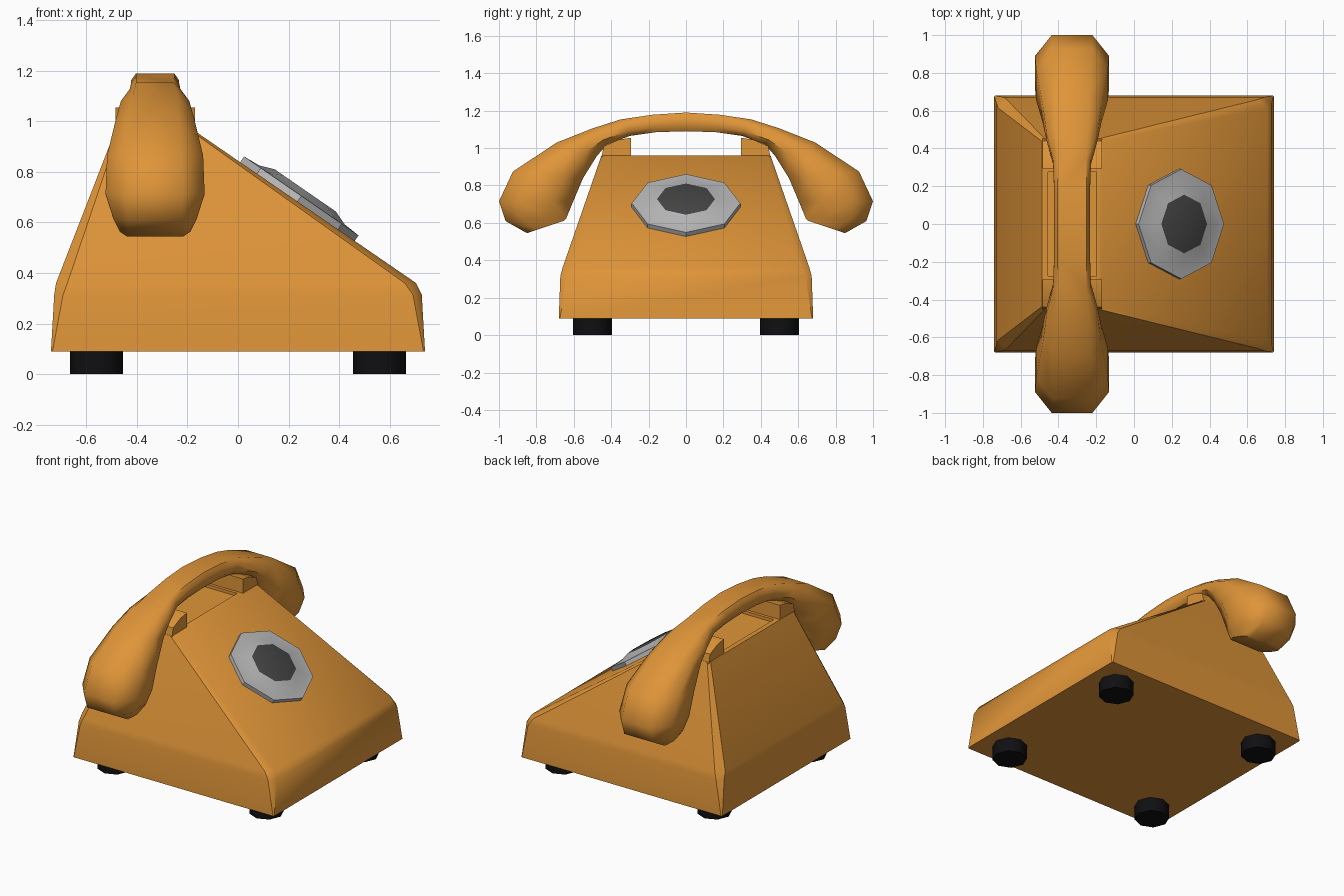
import bpy, bmesh, math
from mathutils import Matrix, Vector

if "Cube" in bpy.data.objects:
    bpy.data.objects.remove(bpy.data.objects["Cube"])


def material(name, rgb):
    m = bpy.data.materials.new(name)
    m.diffuse_color = (*rgb, 1)
    m.use_nodes = True
    m.node_tree.nodes["Principled BSDF"].inputs["Base Color"].default_value = m.diffuse_color
    return m


ORANGE = material("orange", (0.74, 0.30, 0.04))
BLACK = material("black", (0.005, 0.005, 0.006))
SILVER = material("silver", (0.48, 0.48, 0.48))
DARK = material("dark_grey", (0.06, 0.06, 0.06))


def finish(name, bm, mats, angle=40):
    bmesh.ops.recalc_face_normals(bm, faces=bm.faces)
    me = bpy.data.meshes.new(name)
    bm.to_mesh(me)
    bm.free()
    ob = bpy.data.objects.new(name, me)
    bpy.context.collection.objects.link(ob)
    for m in mats:
        me.materials.append(m)
    bpy.ops.object.select_all(action='DESELECT')
    ob.select_set(True)
    bpy.context.view_layer.objects.active = ob
    bpy.ops.object.shade_smooth_by_angle(angle=math.radians(angle))
    return ob


def loft(bm, rings, cap_start=True, cap_end=True):
    """Skin a list of closed rings; returns the end cap."""
    vs = [[bm.verts.new(p) for p in r] for r in rings]
    n = len(vs[0])
    for a, b in zip(vs, vs[1:]):
        for i in range(n):
            bm.faces.new((a[i], a[(i + 1) % n], b[(i + 1) % n], b[i]))
    if cap_start:
        bm.faces.new(vs[0][::-1])
    return bm.faces.new(vs[-1]) if cap_end else None


def chamfered_rect(x0, x1, y, z, c):
    return [(x0 + c, -y, z), (x1 - c, -y, z), (x1, -y + c, z), (x1, y - c, z),
            (x1 - c, y, z), (x0 + c, y, z), (x0, y - c, z), (x0, -y + c, z)]


def add_mirror(ob, axes):
    mod = ob.modifiers.new("mirror", 'MIRROR')
    mod.use_axis = axes
    mod.merge_threshold = 0.0005


# Body: skirt, shoulder, then a wedge rising to the cradle
bm = bmesh.new()
loft(bm, [chamfered_rect(-0.74, 0.74, 0.68, 0.09, 0.006),
          chamfered_rect(-0.727, 0.727, 0.672, 0.315, 0.035),
          chamfered_rect(-0.72, 0.705, 0.66, 0.36, 0.045),
          chamfered_rect(-0.487, -0.168, 0.452, 0.96, 0.015),
          # shallow well in the cradle plate
          chamfered_rect(-0.455, -0.198, 0.275, 0.96, 0.001),
          chamfered_rect(-0.455, -0.198, 0.275, 0.94, 0.001)])
finish("body", bm, [ORANGE])

# Cradle rests: one profile, mirrored front to back
bm = bmesh.new()
profile = [(0.295, 0.95), (0.295, 1.055), (0.36, 1.045), (0.44, 1.01), (0.452, 0.95)]
loft(bm, [[(x, y, z) for y, z in profile] for x in (-0.485, -0.17)])
add_mirror(finish("cradle_rests", bm, [ORANGE]), (False, True, False))

# Handset: (outer point, inner point, half width, flat-top fraction)
sections = [((0.00, 1.190), (0.00, 1.090), 0.095, 0.8),
            ((0.18, 1.178), (0.16, 1.085), 0.095, 0.8),
            ((0.35, 1.153), (0.30, 1.065), 0.100, 0.75),
            ((0.50, 1.105), (0.42, 1.020), 0.135, 0.65),
            ((0.69, 1.030), (0.475, 0.960), 0.155, 0.6),
            ((0.925, 0.875), (0.55, 0.840), 0.190, 0.55),
            ((1.00, 0.715), (0.605, 0.710), 0.196, 0.55),
            ((0.965, 0.610), (0.64, 0.625), 0.165, 0.65),
            ((0.85, 0.545), (0.65, 0.612), 0.140, 0.8)]
rings = []
for outer, inner, w, f in sections:
    o, i = Vector((0, *outer)), Vector((0, *inner))
    ring = []
    for x, t in ((-f, 1), (f, 1), (1, 0.72), (1, 0.28), (f, 0), (-f, 0), (-1, 0.28), (-1, 0.72)):
        ring.append(i.lerp(o, t) + Vector((-0.328 + x * w, 0, 0)))
    rings.append(ring)
bm = bmesh.new()
loft(bm, rings, cap_start=False)
add_mirror(finish("handset", bm, [ORANGE], 50), (False, True, False))

# Dial: stepped octagon lying on the sloping face
tilt = Matrix.Translation((0.234, 0, 0.681)) @ Matrix.Rotation(math.radians(34.6), 4, 'Y')
rings = []
for r, h in ((0.275, -0.01), (0.275, 0.029), (0.205, 0.034), (0.147, 0.056)):
    rings.append([tilt @ Vector((r * math.cos(k * math.pi / 4),
                                 1.055 * r * math.sin(k * math.pi / 4), h)) for k in range(8)])
bm = bmesh.new()
loft(bm, rings).material_index = 1
finish("dial", bm, [SILVER, DARK], 35)

# Feet: one stub, mirrored to four corners
bm = bmesh.new()
loft(bm, [[(0.56 + r * math.cos(k * math.pi / 4), 0.5 + r * math.sin(k * math.pi / 4), z)
           for k in range(8)] for r, z in ((0.105, 0.0), (0.105, 0.1))])
add_mirror(finish("feet", bm, [BLACK], 50), (True, True, False))
